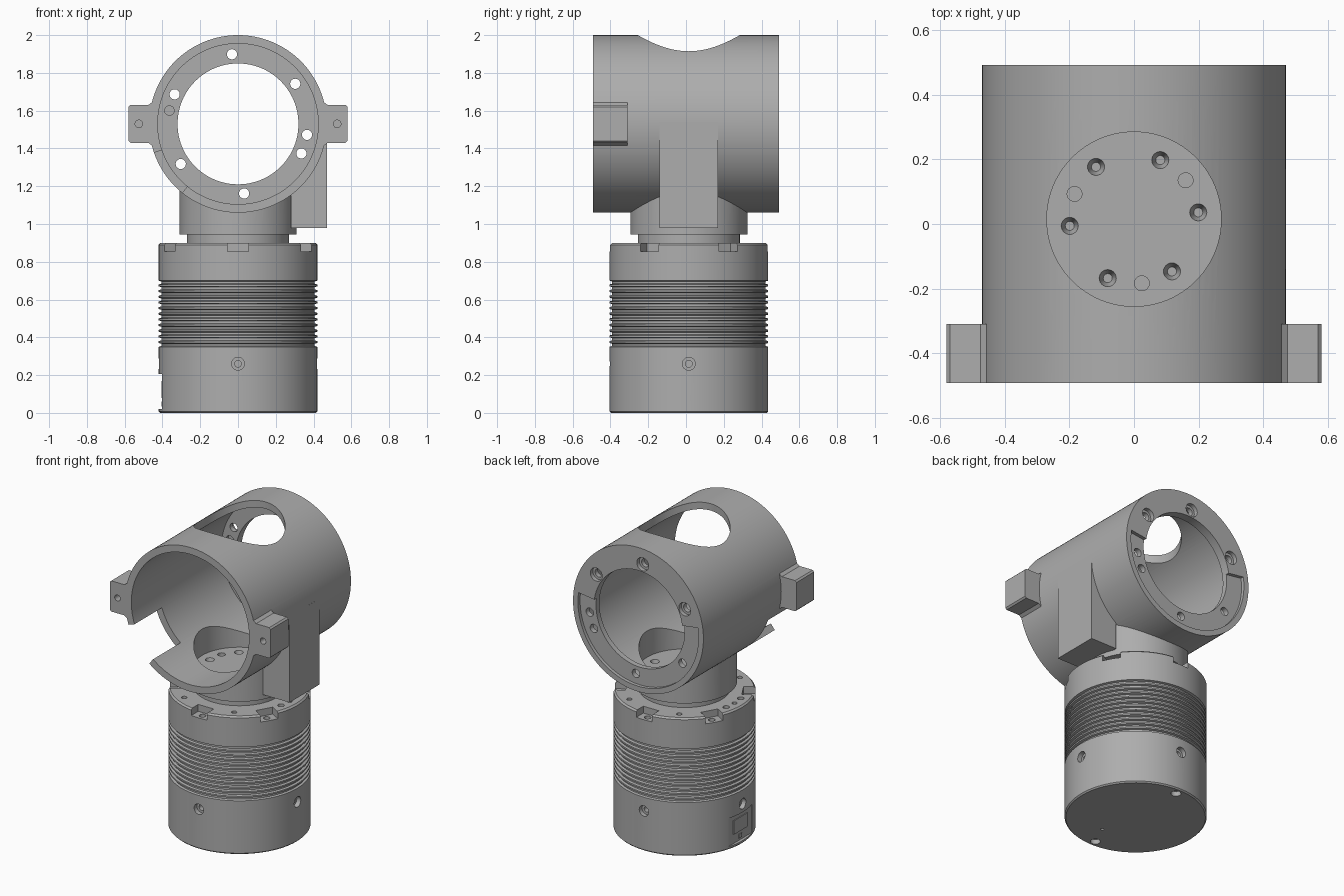
import bpy, bmesh
from math import sin, cos, radians, pi
from mathutils import Vector, Matrix

if "Cube" in bpy.data.objects:
    bpy.data.objects.remove(bpy.data.objects["Cube"], do_unlink=True)

GREY = (0.42, 0.42, 0.42, 1)
metal = bpy.data.materials.new("grey_metal")
metal.use_nodes = True
metal.diffuse_color = GREY
metal.node_tree.nodes["Principled BSDF"].inputs["Base Color"].default_value = GREY

CY = 0.015          # y of the vertical axis
TZ = 1.53           # z of the horizontal tube axis
HALF = 0.492        # half length of the tube


def make(name, build):
    """New object whose mesh is filled by build(bm)."""
    bm = bmesh.new()
    build(bm)
    bmesh.ops.recalc_face_normals(bm, faces=bm.faces)
    mesh = bpy.data.meshes.new(name)
    bm.to_mesh(mesh)
    bm.free()
    mesh.materials.append(metal)
    obj = bpy.data.objects.new(name, mesh)
    bpy.context.collection.objects.link(obj)
    return obj


def rod(a, b, r, r2=None, seg=24):
    """Cylinder or cone from point a to point b."""
    a, b = Vector(a), Vector(b)
    d = b - a
    m = Matrix.Translation((a + b) / 2) @ d.to_track_quat('Z', 'Y').to_matrix().to_4x4()
    return lambda bm: bmesh.ops.create_cone(
        bm, cap_ends=True, segments=seg, radius1=r, radius2=r if r2 is None else r2,
        depth=d.length, matrix=m)


def box(lo, hi, turn=0):
    """Box between two corners, turned about the vertical axis."""
    lo, hi = Vector(lo), Vector(hi)
    m = (Matrix.Translation((0, CY, 0)) @ Matrix.Rotation(turn, 4, 'Z')
         @ Matrix.Translation((lo + hi) / 2) @ Matrix.Diagonal((*(hi - lo), 1)))
    return lambda bm: bmesh.ops.create_cube(bm, size=1, matrix=m)


def prism(outline, y0, y1):
    """Outline in x and z pushed along y."""
    def build(bm):
        f = bm.faces.new([bm.verts.new((x, y0, z)) for x, z in outline])
        out = bmesh.ops.extrude_face_region(bm, geom=[f])["geom"]
        moved = [v for v in out if isinstance(v, bmesh.types.BMVert)]
        bmesh.ops.translate(bm, verts=moved, vec=(0, y1 - y0, 0))
    return build


def sector(a0, a1, r0, r1, n=40):
    """Outline of a ring sector around the tube axis."""
    angles = [radians(a0 + (a1 - a0) * i / n) for i in range(n + 1)]
    return ([(r1 * cos(a), TZ + r1 * sin(a)) for a in angles]
            + [(r0 * cos(a), TZ + r0 * sin(a)) for a in reversed(angles)])


def lathe(profile, seg=128):
    """Profile of (radius, z) spun about the vertical axis."""
    def build(bm):
        verts = [bm.verts.new((r, CY, z)) for r, z in profile]
        edges = [bm.edges.new(p) for p in zip(verts, verts[1:])]
        bmesh.ops.spin(bm, geom=verts + edges, cent=(0, CY, 0), axis=(0, 0, 1),
                       angle=2 * pi, steps=seg)
        bmesh.ops.remove_doubles(bm, verts=bm.verts, dist=0.0001)
    return build


def combine(target, op, *shapes):
    """Apply one boolean with all the (separate) shapes."""
    def build(bm):
        for s in shapes:
            s(bm)
    tool = make("cutter", build)
    tool.hide_render = True
    mod = target.modifiers.new("bool", 'BOOLEAN')
    mod.operation, mod.object, mod.solver = op, tool, 'EXACT'
    bpy.context.view_layer.objects.active = target
    bpy.ops.object.modifier_apply(modifier=mod.name)
    bpy.data.objects.remove(tool, do_unlink=True)


def around(r, degrees, z):
    a = radians(degrees)
    return Vector((r * cos(a), CY + r * sin(a), z))


def on_tube(r, degrees, y):
    a = radians(degrees)
    return Vector((r * cos(a), y, TZ + r * sin(a)))


def smooth(obj):
    bpy.ops.object.select_all(action='DESELECT')
    obj.select_set(True)
    bpy.context.view_layer.objects.active = obj
    bpy.ops.object.shade_smooth_by_angle(angle=radians(28))


# Tube housing: tube, neck, side block and ears
housing = make("tube_housing", rod((0, -HALF, TZ), (0, HALF, TZ), 0.47, seg=128))
combine(housing, 'UNION', rod((0, CY, 0.945), (0, CY, 1.35), 0.31, seg=96))
combine(housing, 'UNION', box((0.28, -0.155, 0.98), (0.47, 0.155, 1.54)))
half_ear = [(0.58, 0.09), (0.57, 0.1), (0.475, 0.1), (0.455, 0.115), (0.445, 0.14), (0.43, 0.18)]
for side in (-1, 1):
    ear = ([(side * x, TZ + z) for x, z in half_ear]
           + [(side * x, TZ - z) for x, z in reversed(half_ear)])
    combine(housing, 'UNION', prism(ear, -HALF, -0.31))

# Bore, rear opening, vertical opening with floor
combine(housing, 'DIFFERENCE', rod((0, -0.7, TZ), (0, 0.435, TZ), 0.425, seg=128))
combine(housing, 'DIFFERENCE', rod((0, 0.3, TZ), (0, 0.7, TZ), 0.32, seg=96))
combine(housing, 'DIFFERENCE', rod((0, CY, 1.03), (0, CY, 2.2), 0.27, seg=96))

# Front notch and shallow rear recess
combine(housing, 'DIFFERENCE', prism(sector(199, 231, 0.36, 0.54), -0.6, -0.21))
combine(housing, 'DIFFERENCE', prism(sector(172, 368, 0.3, 0.435), 0.47, 0.6))

# Rear flange holes, counterbores and ear holes
holes = [rod(on_tube(0.37, a, 0.3), on_tube(0.37, a, 0.7), 0.027)
         for a in (35, 95, 155, 215, 275, 335, 351)]
holes.append(rod(on_tube(0.37, 169, 0.3), on_tube(0.37, 169, 0.455), 0.025))
holes += [rod((s * 0.525, -0.6, TZ), (s * 0.525, -0.4, TZ), 0.02) for s in (-1, 1)]
combine(housing, 'DIFFERENCE', *holes)
combine(housing, 'DIFFERENCE', *[rod(on_tube(0.37, a, 0.465), on_tube(0.37, a, 0.6), 0.043)
                                 for a in (35, 95, 155)])

# Floor screw holes
floor = [rod(around(0.2, 6 + 60 * i, 0.985), around(0.2, 6 + 60 * i, 1.032), 0.014, 0.027)
         for i in range(6)]
floor += [rod(around(0.2, 37 + 120 * i, 1.0), around(0.2, 37 + 120 * i, 1.1), 0.023)
          for i in range(3)]
combine(housing, 'DIFFERENCE', *floor)
smooth(housing)

# Motor body with cooling ribs
R = 0.42
profile = [(0, 0), (R - 0.008, 0), (R, 0.008)]
for i in range(12):
    z = 0.35 + 0.03 * i
    profile += [(R, z), (R - 0.014, z + 0.004), (R - 0.014, z + 0.016), (R, z + 0.02)]
profile += [(R, 0.89), (R - 0.01, 0.9), (0, 0.9)]
motor = make("motor_body", lathe(profile))

# Rim pockets with screw holes, and rim holes
combine(motor, 'DIFFERENCE', *[box((0.345, -0.056, 0.855), (0.5, 0.056, 1), radians(30 + 60 * i))
                               for i in range(6)])
rim = [rod(around(0.36, 60 * i, 0.86), around(0.36, 60 * i, 1), 0.016) for i in range(6)]
rim += [rod(around(0.38, 30 + 60 * i, 0.82), around(0.38, 30 + 60 * i, 0.87), 0.02)
        for i in range(6)]
rim += [rod(around(0.36, 60 * i + s, 0.86), around(0.36, 60 * i + s, 1), 0.02)
        for i in (0, 3) for s in (-12, 12)]
# Underside holes
rim += [rod(around(0.37, a, -0.1), around(0.37, a, 0.03), 0.03) for a in (90, 270)]
rim.append(rod(around(0.24, 285, -0.1), around(0.24, 285, 0.02), 0.01))
combine(motor, 'DIFFERENCE', *rim)

# Side screw holes: wide seat, then narrow core
for r, depth in ((0.034, 0.03), (0.018, 0.06)):
    combine(motor, 'DIFFERENCE', *[rod(around(R - depth, 90 * i, 0.26),
                                       around(0.5, 90 * i, 0.26), r) for i in range(4)])

# Connector pocket
combine(motor, 'DIFFERENCE', box((-0.5, -0.12, 0.02), (-0.4, 0.12, 0.205)))
smooth(motor)
make("connector_plate", box((-0.405, -0.07, 0.08), (-0.395, 0.07, 0.17)))
make("connector_tab", box((-0.405, -0.015, 0.035), (-0.395, 0.015, 0.06)))

# Output disc between motor and neck
disc = make("output_disc", rod((0, CY, 0.89), (0, CY, 0.95), 0.27, seg=96))
smooth(disc)
